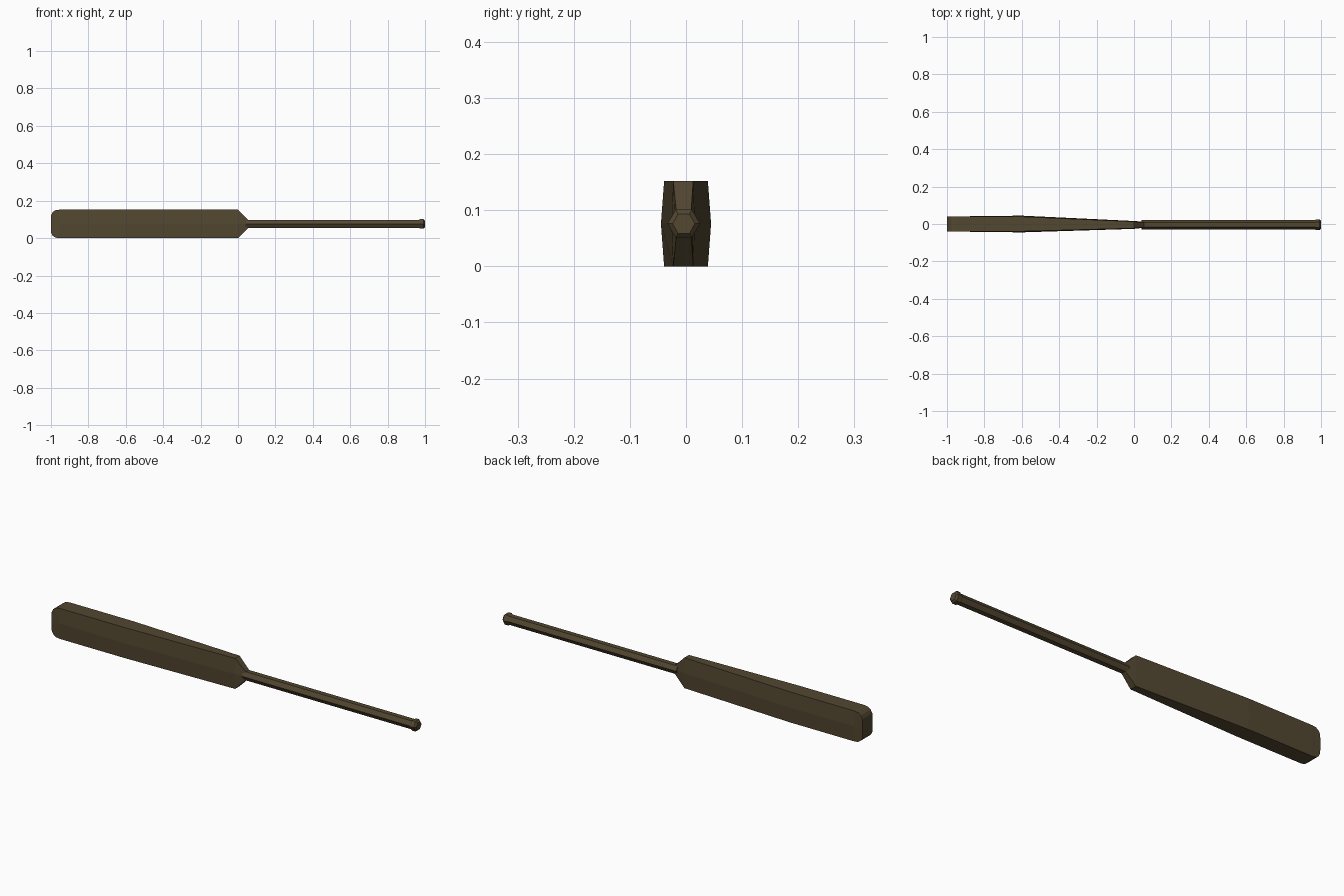
import bpy, math

if "Cube" in bpy.data.objects:
    bpy.data.objects.remove(bpy.data.objects["Cube"])

wood = bpy.data.materials.new("dark_wood")
wood.diffuse_color = (0.085, 0.063, 0.030, 1)
wood.use_nodes = True
wood.node_tree.nodes["Principled BSDF"].inputs["Base Color"].default_value = wood.diffuse_color
ZC = 0.076          # height of the long axis


def loft(name, rings):
    """Skin equal-sized point rings into a closed solid."""
    n = len(rings[0])
    verts = [p for r in rings for p in r]
    faces = [(a * n + i, a * n + (i + 1) % n, (a + 1) * n + (i + 1) % n, (a + 1) * n + i)
             for a in range(len(rings) - 1) for i in range(n)]
    faces += [tuple(reversed(range(n))), tuple(range(len(verts) - n, len(verts)))]
    me = bpy.data.meshes.new(name)
    me.from_pydata(verts, [], faces)
    me.materials.append(wood)
    ob = bpy.data.objects.new(name, me)
    bpy.context.collection.objects.link(ob)
    return ob


def blade_ring(x, half_h, edge, mid, yc=0.0):
    """Slab section, slightly ridged along the middle of both faces."""
    pts = [(-edge, -half_h), (edge, -half_h), (mid, 0), (edge, half_h), (-edge, half_h), (-mid, 0)]
    return [(x, yc + y, ZC + z) for y, z in pts]


def hex_ring(x, r):
    return [(x, -0.004 + r * math.cos(k * math.pi / 3), ZC + r * math.sin(k * math.pi / 3))
            for k in range(6)]


# Blade: rounded tip, thickest at x = -0.6, sloped shoulders to the neck
loft("blade", [blade_ring(*s) for s in (
    (-1.0, 0.046, 0.039, 0.040),
    (-0.991, 0.063, 0.039, 0.040),
    (-0.977, 0.073, 0.039, 0.040),
    (-0.955, 0.076, 0.039, 0.0405),
    (-0.6, 0.076, 0.039, 0.0447),
    (0.0, 0.076, 0.0178, 0.021, -0.005),
    (0.055, 0.021, 0.013, 0.016, -0.004))])

# Six-sided handle
loft("handle", [hex_ring(x, 0.0245) for x in (0.04, 0.975)])

# Knob with bevelled rims
loft("knob", [hex_ring(x, r) for x, r in
              ((0.967, 0.0245), (0.973, 0.029), (0.992, 0.029), (1.0, 0.020))])
